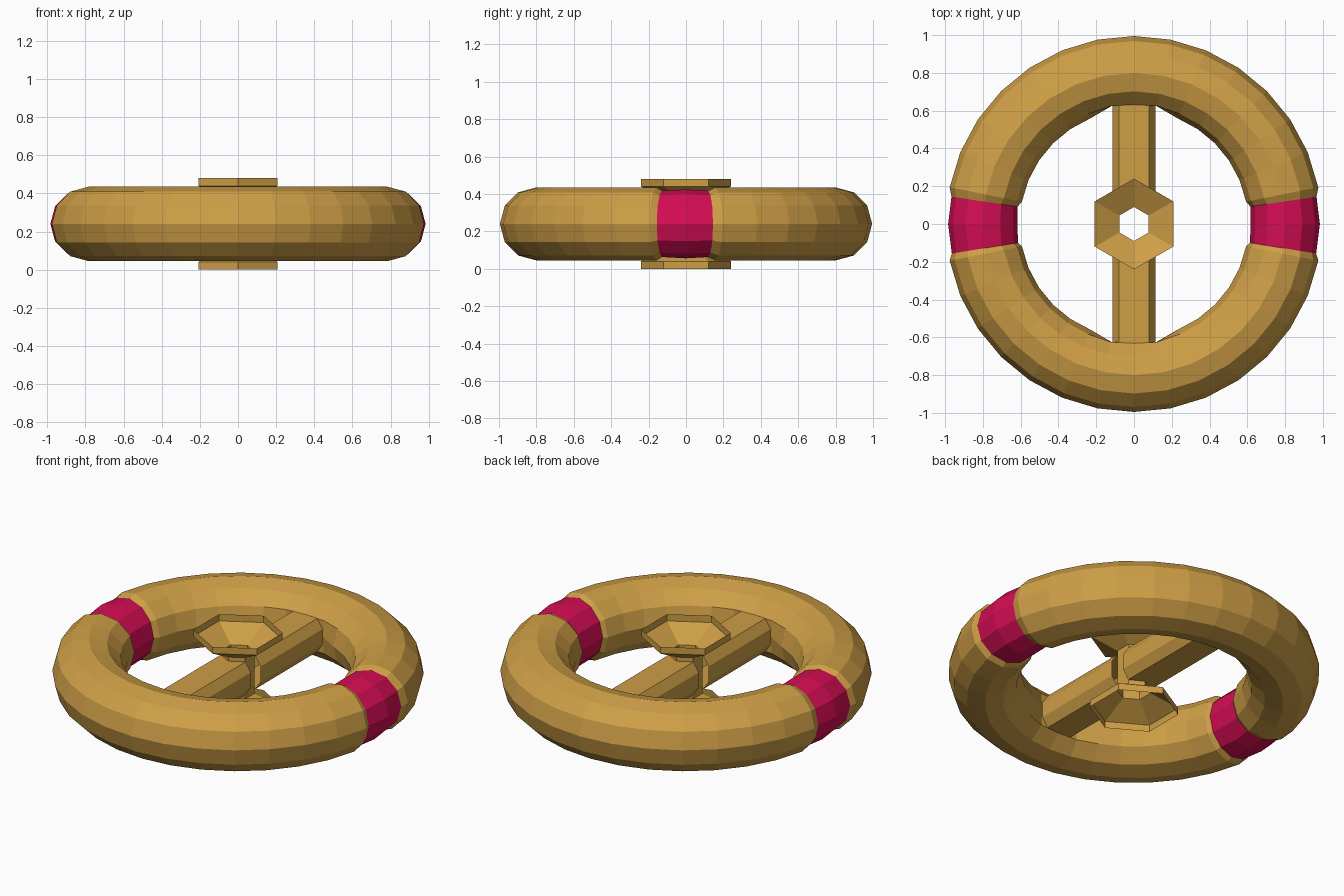
import bpy, bmesh, math

cube = bpy.data.objects.get("Cube")
if cube:
    bpy.data.objects.remove(cube, do_unlink=True)


def material(name, rgb):
    m = bpy.data.materials.new(name)
    m.use_nodes = True
    m.diffuse_color = (*rgb, 1)
    m.node_tree.nodes["Principled BSDF"].inputs["Base Color"].default_value = (*rgb, 1)
    return m


gold = material("gold", (0.62, 0.345, 0.062))
crimson = material("crimson", (0.66, 0.004, 0.085))
MID = 0.24  # height of the middle plane


def finish(name, bm, mats):
    bmesh.ops.recalc_face_normals(bm, faces=bm.faces)
    mesh = bpy.data.meshes.new(name)
    bm.to_mesh(mesh)
    bm.free()
    for m in mats:
        mesh.materials.append(m)
    ob = bpy.data.objects.new(name, mesh)
    ob.location.z = MID
    bpy.context.collection.objects.link(ob)
    return ob


def bridge(bm, a, b, closed=True):
    n = len(a)
    return [bm.faces.new((a[i], a[(i + 1) % n], b[(i + 1) % n], b[i]))
            for i in range(n if closed else n - 1)]


# Outer ring: twelve-sided tube, pinched where the two bands wrap it
MAJOR, MINOR, SIDES, STEPS = 0.8, 0.195, 12, 32
columns = [(k * 360 / STEPS, MINOR) for k in range(STEPS) if k % (STEPS // 2)]
for side in (0, 180):
    up = 1 if side == 0 else -1
    columns += [(side, 0.184), (side + up * 8.5, 0.177), (side - up * 9.2, 0.177)]
columns = sorted((a % 360, r) for a, r in columns)

bm = bmesh.new()
loops = []
for angle, minor in columns:
    a = math.radians(angle)
    loop = []
    for k in range(SIDES):
        t = 2 * math.pi * k / SIDES
        r = MAJOR + minor * math.cos(t)
        x, y = r * math.cos(a), r * math.sin(a)
        # flat seat where the crossbar meets the ring
        if abs(x) < 0.13 and abs(y) < 0.63:
            y = math.copysign(0.625, y)
        loop.append(bm.verts.new((x, y, minor * math.sin(t))))
    loops.append(loop)
for i, loop in enumerate(loops):
    j = (i + 1) % len(loops)
    banded = columns[i][1] < MINOR and columns[j][1] < MINOR
    for f in bridge(bm, loop, loops[j]):
        f.material_index = int(banded)
finish("ring_with_bands", bm, [gold, crimson])

# Crossbar: two bevelled halves running from the hub into the ring
half = [(0, 0.098), (0.08, 0.098), (0.115, 0.045)]
right = half + [(x, -z) for x, z in reversed(half)]
section = right + [(-x, z) for x, z in reversed(right) if x]
for name, s in (("front_crossbar", -1), ("back_crossbar", 1)):
    bm = bmesh.new()
    inner = [bm.verts.new((x, s * max(0.09 - abs(x) * 0.577, 0.046), z)) for x, z in section]
    outer = [bm.verts.new((x, s * 0.66, z)) for x, z in section]
    bridge(bm, inner, outer)
    bm.faces.new(outer)
    finish(name, bm, [gold])

# Hub: open hexagonal tube flaring into a dish above and below
upper = [(0.24, 0.24), (0.24, 0.2), (0.09, 0.122)]
profile = upper + [(r, -z) for r, z in reversed(upper)]
bm = bmesh.new()
rings = []
for r, z in profile:
    angles = [math.radians(30 + 60 * k) for k in range(6)]
    rings.append([bm.verts.new((r * math.cos(a), r * math.sin(a), z)) for a in angles])
for a, b in zip(rings, rings[1:]):
    bridge(bm, a, b)
finish("hub_dishes", bm, [gold])
